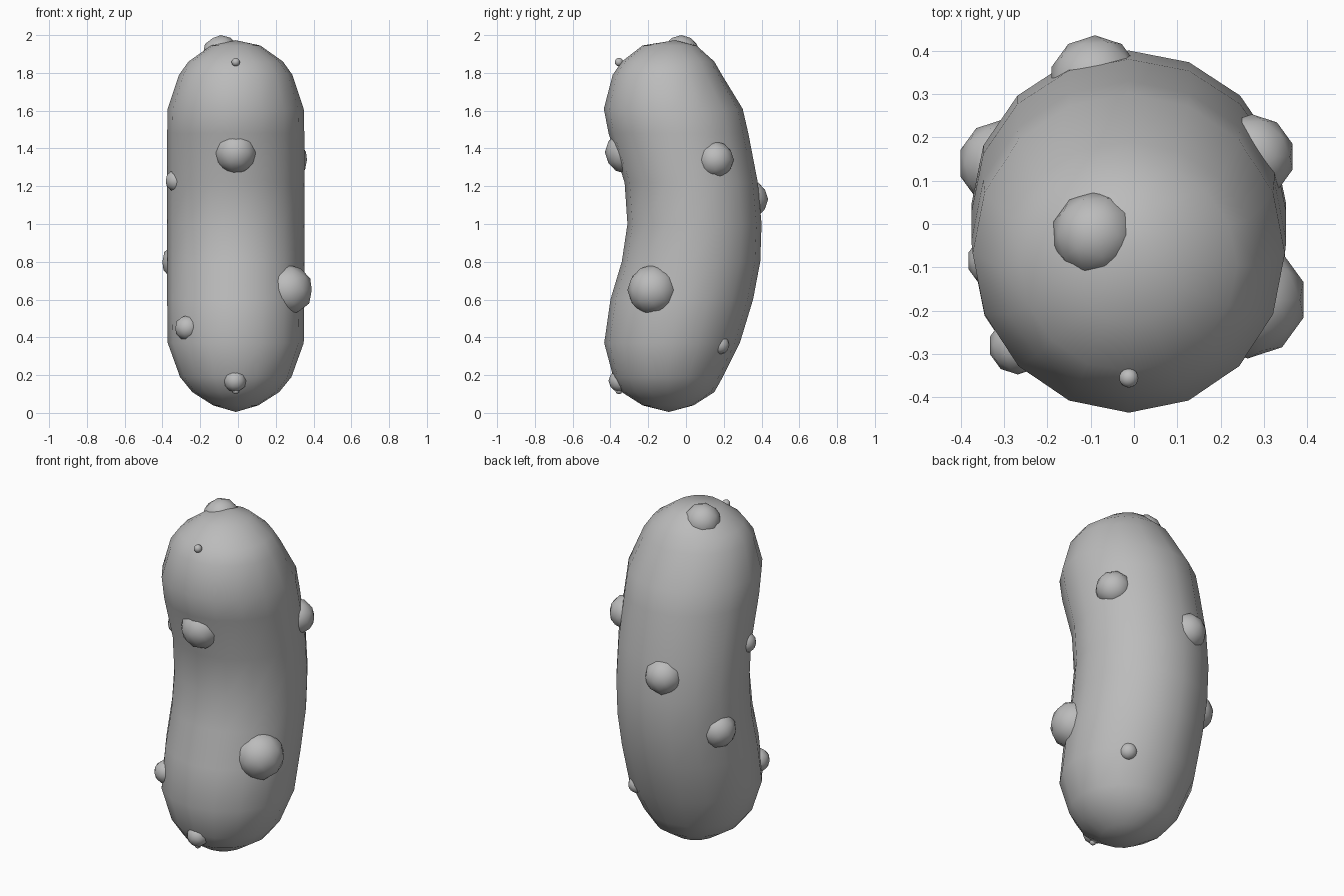
import bpy, bmesh, math
from mathutils import Matrix

cube = bpy.data.objects.get("Cube")
if cube:
    bpy.data.objects.remove(cube)

skin = bpy.data.materials.new("plain_grey")
skin.use_nodes = True
GREY = (0.5, 0.5, 0.5, 1)
skin.diffuse_color = GREY
for node in skin.node_tree.nodes:
    if node.type == "BSDF_PRINCIPLED":
        node.inputs["Base Color"].default_value = GREY

SIDES = 16
MID_X = -0.012


def finish(name, bm):
    bmesh.ops.recalc_face_normals(bm, faces=bm.faces[:])
    for face in bm.faces:
        face.smooth = True
    mesh = bpy.data.meshes.new(name)
    bm.to_mesh(mesh)
    bm.free()
    mesh.materials.append(skin)
    obj = bpy.data.objects.new(name, mesh)
    bpy.context.collection.objects.link(obj)
    return obj


def add_body(name, sections, bottom, top):
    """Loft level rings given as (height, front, back, half width)."""
    bm = bmesh.new()
    rings = []
    for z, front, back, half in sections:
        mid, depth = (front + back) / 2, (back - front) / 2
        ring = []
        for i in range(SIDES):
            a = math.tau * i / SIDES
            ring.append(bm.verts.new((MID_X + half * math.cos(a),
                                      mid + depth * math.sin(a), z)))
        rings.append(ring)
    for low, high in zip(rings, rings[1:]):
        for i in range(SIDES):
            j = (i + 1) % SIDES
            bm.faces.new((low[i], low[j], high[j], high[i]))
    for ring, (y, z) in ((rings[0], bottom), (rings[-1], top)):
        pole = bm.verts.new((MID_X, y, z))
        for i in range(SIDES):
            bm.faces.new((ring[i], ring[(i + 1) % SIDES], pole))
    return finish(name, bm)


def add_ball(name, centre, radius, detail=2):
    bm = bmesh.new()
    bmesh.ops.create_icosphere(bm, subdivisions=detail, radius=radius,
                               matrix=Matrix.Translation(centre))
    return finish(name, bm)


# Curved, round-ended body
W = 0.363
add_body("curved_body", [
    (0.04, -0.23, 0.04, 0.12),
    (0.11, -0.34, 0.15, 0.23),
    (0.19, -0.385, 0.195, 0.295),
    (0.37, -0.433, 0.285, 0.36),
    (0.6, -0.40, 0.355, W),
    (0.8, -0.34, 0.393, W),
    (1.0, -0.31, 0.40, W),
    (1.22, -0.325, 0.38, W),
    (1.48, -0.41, 0.33, W),
    (1.61, -0.435, 0.30, 0.36),
    (1.79, -0.388, 0.19, 0.30),
    (1.86, -0.34, 0.15, 0.25),
    (1.945, -0.23, 0.055, 0.13),
], bottom=(-0.09, 0.005), top=(-0.06, 1.973))

# Half-sunken bumps
for name, centre, radius in [
    ("top_bump", (-0.09, -0.025, 1.90), 0.1),
    ("front_bump", (MID_X, -0.315, 1.38), 0.115),
    ("large_left_bump", (0.262, -0.175, 0.65), 0.135),
    ("upper_left_bump", (0.272, 0.155, 1.34), 0.098),
    ("back_bump", (-0.09, 0.33, 1.13), 0.105),
    ("upper_right_bump", (-0.325, -0.085, 1.23), 0.06),
    ("lower_right_bump", (-0.305, 0.14, 0.80), 0.1),
    ("low_front_bump", (-0.268, -0.28, 0.45), 0.067),
    ("bottom_front_bump", (-0.015, -0.35, 0.17), 0.06),
    ("low_back_bump", (0.19, 0.18, 0.36), 0.05),
]:
    add_ball(name, centre, radius)

# Tiny stem nubs at both ends
add_ball("upper_nub", (MID_X, -0.355, 1.857), 0.022, 3)
add_ball("lower_nub", (MID_X, -0.355, 0.117), 0.018, 3)
